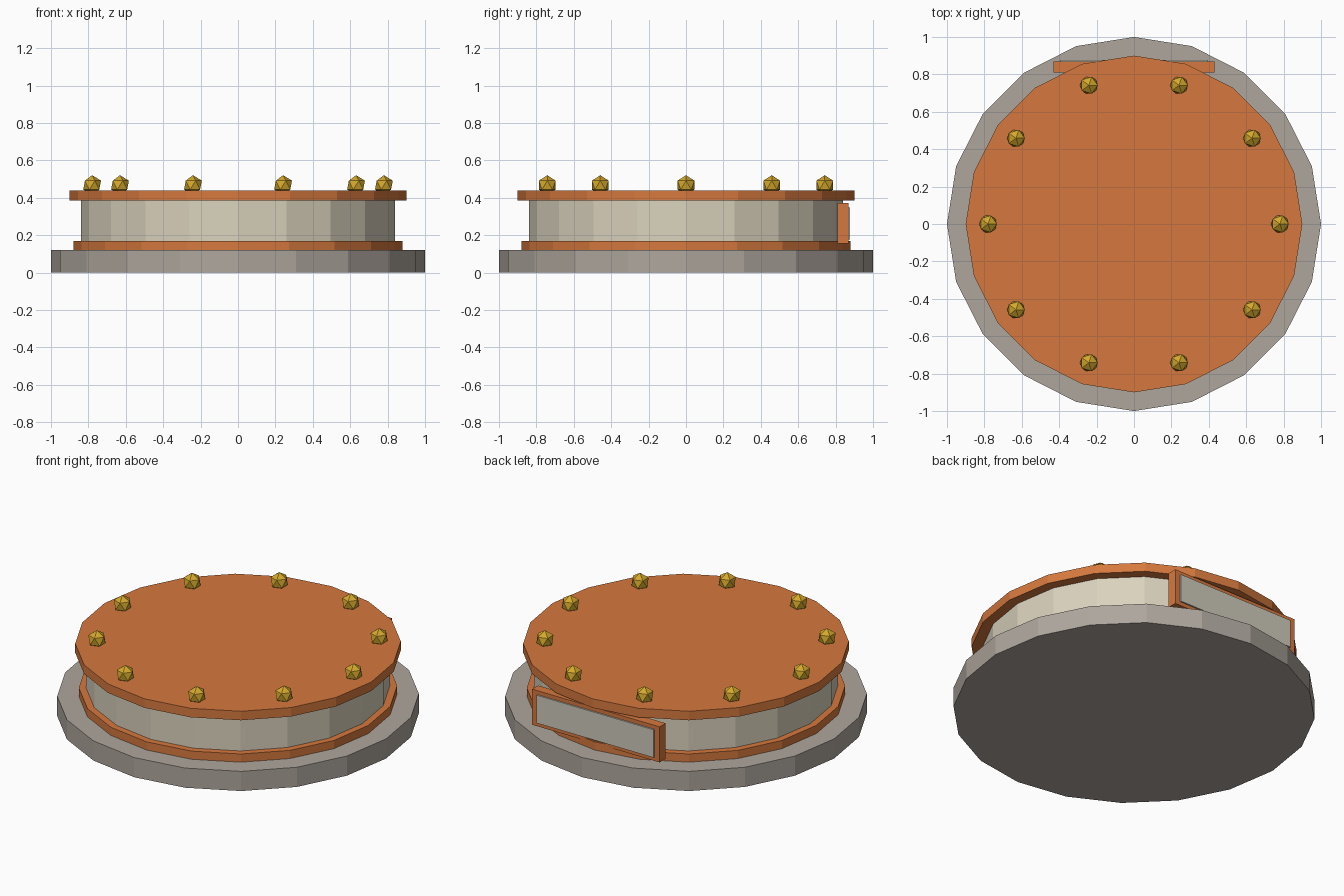
import bpy
import math

cube = bpy.data.objects.get("Cube")
if cube:
    bpy.data.objects.remove(cube, do_unlink=True)


def material(name, rgb):
    # sRGB bytes to linear
    lin = [((c / 255 + 0.055) / 1.055) ** 2.4 for c in rgb]
    mat = bpy.data.materials.new(name)
    mat.use_nodes = True
    mat.diffuse_color = (*lin, 1)
    bsdf = next(n for n in mat.node_tree.nodes if n.type == 'BSDF_PRINCIPLED')
    bsdf.inputs["Base Color"].default_value = (*lin, 1)
    return mat


stone = material("grey stone", (174, 166, 157))
copper = material("copper orange", (214, 121, 62))
cream = material("cream", (218, 210, 189))
pale = material("pale grey", (207, 203, 188))
gold = material("gold", (212, 168, 45))


def finish(name, mat):
    obj = bpy.context.object
    obj.name = name
    obj.data.materials.append(mat)
    return obj


def disc(name, radius, bottom, top, mat):
    bpy.ops.mesh.primitive_cylinder_add(
        vertices=20, radius=radius, depth=top - bottom,
        location=(0, 0, (bottom + top) / 2))
    return finish(name, mat)


def box(name, low, high, mat):
    bpy.ops.mesh.primitive_cube_add(
        size=1, location=[(a + b) / 2 for a, b in zip(low, high)])
    bpy.context.object.scale = [b - a for a, b in zip(low, high)]
    bpy.ops.object.transform_apply(location=False, rotation=False, scale=True)
    return finish(name, mat)


# Stacked round body
disc("base", 1.0, 0, 0.12, stone)
disc("lower_ring", 0.88, 0.12, 0.17, copper)
disc("drum", 0.84, 0.17, 0.385, cream)
disc("lid", 0.9, 0.385, 0.44, copper)

# Label plate on the back
box("label_frame", (-0.43, 0.81, 0.155), (0.43, 0.868, 0.372), copper)
box("label_panel", (-0.395, 0.868, 0.178), (0.395, 0.877, 0.348), pale)

# Ring of faceted studs on the lid
studs = 10
for i in range(studs):
    a = math.tau * i / studs
    bpy.ops.mesh.primitive_ico_sphere_add(
        subdivisions=1, radius=0.053,
        location=(0.78 * math.cos(a), 0.78 * math.sin(a), 0.468))
    finish(f"stud_{i + 1}", gold)
